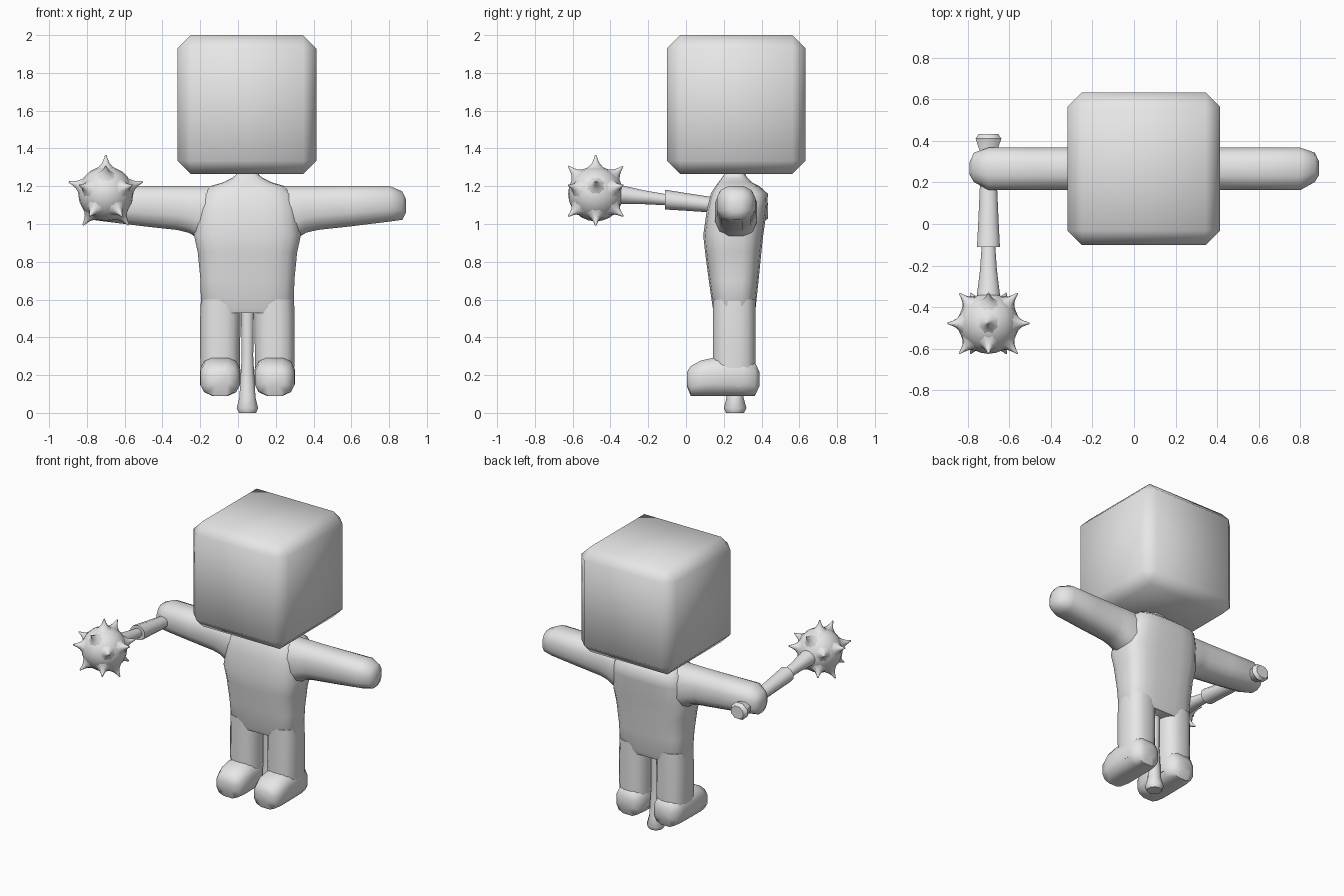
import bpy, bmesh, math
from mathutils import Matrix, Vector

if "Cube" in bpy.data.objects:
    bpy.data.objects.remove(bpy.data.objects["Cube"])

grey = bpy.data.materials.new("plain_grey")
grey.diffuse_color = (0.8, 0.8, 0.8, 1)
grey.use_nodes = True
grey.node_tree.nodes["Principled BSDF"].inputs["Base Color"].default_value = grey.diffuse_color
CX, CY = 0.05, 0.26          # centre line of the figure


def finish(name, bm, angle=60):
    bmesh.ops.recalc_face_normals(bm, faces=bm.faces)
    me = bpy.data.meshes.new(name)
    bm.to_mesh(me)
    bm.free()
    me.materials.append(grey)
    me.shade_smooth()
    me.set_sharp_from_angle(angle=math.radians(angle))
    ob = bpy.data.objects.new(name, me)
    bpy.context.collection.objects.link(ob)
    return ob


def add_loft(bm, axis, rings, n=12, power=2.0, mat=Matrix()):
    """Rings are (position, min a, max a, min b, max b) across the axis."""
    loops = []
    for p, a0, a1, b0, b1 in rings:
        loop = []
        for i in range(n):
            t = 2 * math.pi * (i + 0.5) / n
            c, s = math.cos(t), math.sin(t)
            c = math.copysign(abs(c) ** (2 / power), c)
            s = math.copysign(abs(s) ** (2 / power), s)
            a = (a0 + a1) / 2 + c * (a1 - a0) / 2
            b = (b0 + b1) / 2 + s * (b1 - b0) / 2
            co = {'x': (p, a, b), 'y': (a, p, b), 'z': (a, b, p)}[axis]
            loop.append(bm.verts.new(mat @ Vector(co)))
        loops.append(loop)
    for l0, l1 in zip(loops, loops[1:]):
        for i in range(n):
            j = (i + 1) % n
            bm.faces.new((l0[i], l0[j], l1[j], l1[i]))
    bm.faces.new(loops[0])
    bm.faces.new(loops[-1])


def loft(name, axis, rings, n=12, power=2.0, angle=60, mirrored=False):
    bm = bmesh.new()
    mat = Matrix.Translation((2 * CX, 0, 0)) @ Matrix.Scale(-1, 4, (1, 0, 0)) if mirrored else Matrix()
    add_loft(bm, axis, rings, n, power, mat)
    return finish(name, bm, angle)


def round_rings(rows, cx, cy):
    return [(p, cx - r, cx + r, cy - r, cy + r) for p, r in rows]


# Head: chamfered cube
bm = bmesh.new()
bmesh.ops.create_cube(bm, size=0.735, matrix=Matrix.Translation((0.047, 0.266, 1.6325)))
bmesh.ops.bevel(bm, geom=bm.edges[:], offset=0.07, segments=1, affect='EDGES', profile=0.5)
finish("head", bm)

# Torso, shoulders and neck
torso = [(0.53, .225, .15, .36), (0.56, .248, .14, .37), (0.70, .25, .12, .385),
         (0.85, .265, .10, .40), (0.94, .285, .09, .41), (1.08, .27, .11, .43),
         (1.16, .25, .13, .435), (1.20, .20, .155, .39), (1.22, .13, .17, .35),
         (1.245, .08, .19, .325), (1.26, .062, .20, .315), (1.285, .062, .20, .315)]
loft("torso", 'z', [(z, CX - h, CX + h, y0, y1) for z, h, y0, y1 in torso], 20, 3.4)

# Arms, legs and feet on both sides
arm = [(0.22, .15, .38, .90, 1.205), (0.32, .15, .38, .925, 1.205), (0.36, .155, .375, .95, 1.205),
       (0.42, .16, .37, .965, 1.205), (0.60, .16, .37, .985, 1.205), (0.80, .16, .37, 1.01, 1.205),
       (0.87, .20, .345, 1.02, 1.175), (0.89, .235, .30, 1.06, 1.13)]
leg = [(0.14, .09, .295, .14, .37), (0.30, .088, .302, .14, .37),
       (0.50, .085, .302, .14, .37), (0.60, .085, .298, .14, .37)]
foot = [(0.004, .145, .25, .14, .215), (0.025, .105, .285, .088, .25), (0.08, .087, .302, .088, .28),
        (0.15, .085, .304, .088, .295), (0.30, .087, .302, .088, .30),
        (0.365, .105, .285, .088, .27), (0.388, .145, .25, .14, .22)]
for side, m in (("left", False), ("right", True)):
    loft(side + "_arm", 'x', arm, 12, 2.5, mirrored=m)
    loft(side + "_leg", 'z', leg, 16, 2.6, mirrored=m)
    loft(side + "_foot", 'y', foot, 12, 2.8, mirrored=m)

# Support rod between the legs
loft("support_rod", 'z', round_rings([(0, .048), (.025, .06), (.08, .045), (.3, .032),
                                      (.55, .036), (1.1, .04)], CX, CY), 10)

# Mace: sloping shaft, grip and pommel
MX, MY, MZ = -0.70, -0.478, 1.16


def mace_part(name, rows, n):
    rings = []
    for y, r in rows:
        z = 1.117 - 0.11 * y
        rings.append((y, MX - r, MX + r, z - r * 0.9, z + r * 0.9))
    loft(name, 'y', rings, n, angle=45)


mace_part("mace_shaft", [(-.42, .065), (-.33, .056), (-.22, .042), (-.08, .032)], 12)
mace_part("mace_grip", [(-.11, .058), (0, .052), (.17, .044), (.34, .04)], 10)
mace_part("mace_pommel", [(.33, .045), (.36, .048), (.41, .067), (.434, .05)], 8)

# Mace ball with three rings of five curved spikes
bm = bmesh.new()
bmesh.ops.create_uvsphere(bm, u_segments=20, v_segments=12, radius=0.146,
                          matrix=Matrix.Translation((MX, MY, MZ)) @ Matrix.Rotation(math.pi / 2, 4, 'X'))
spike = [(.125, .062), (.143, .04), (.160, .023), (.180, .013), (.206, .004)]
for tilt in (-0.78, 0, 0.78):
    for k in range(5):
        a = 2 * math.pi * k / 5
        d = Vector((math.sin(a) * math.cos(tilt), math.sin(tilt), math.cos(a) * math.cos(tilt)))
        place = Matrix.Translation((MX, MY, MZ)) @ d.to_track_quat('Z', 'Y').to_matrix().to_4x4()
        add_loft(bm, 'z', round_rings(spike, 0, 0), 8, mat=place)
finish("mace_spiked_ball", bm)
